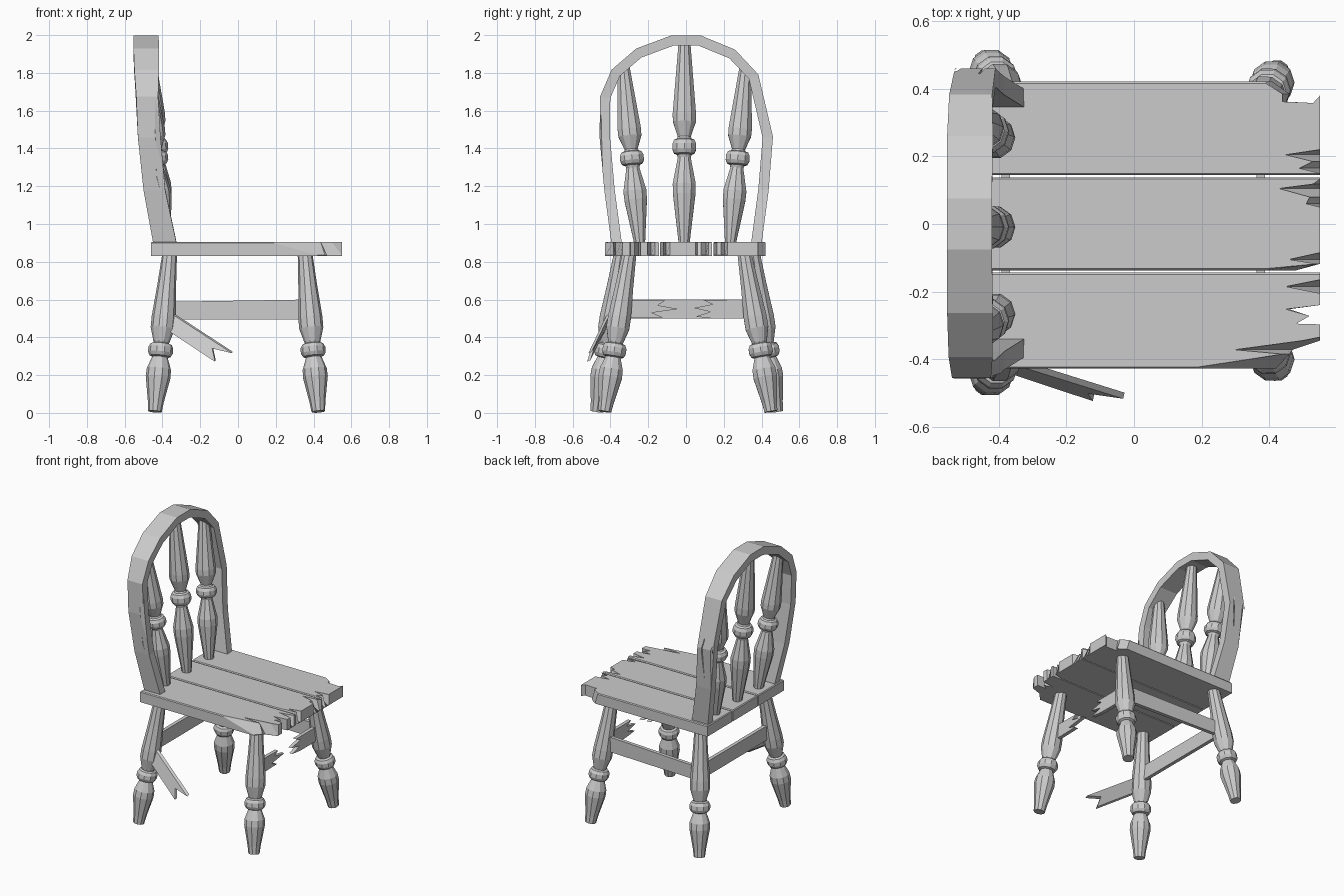
import bpy, bmesh, math
from mathutils import Vector

if "Cube" in bpy.data.objects:
    bpy.data.objects.remove(bpy.data.objects["Cube"])


def make(name, bm):
    bmesh.ops.recalc_face_normals(bm, faces=bm.faces)
    me = bpy.data.meshes.new(name)
    bm.to_mesh(me)
    bm.free()
    ob = bpy.data.objects.new(name, me)
    bpy.context.collection.objects.link(ob)
    return ob


def loft(name, loops):
    """Skin a row of equal-length point loops and cap both ends."""
    bm = bmesh.new()
    rows = [[bm.verts.new(p) for p in loop] for loop in loops]
    n = len(rows[0])
    for a, b in zip(rows, rows[1:]):
        for i in range(n):
            j = (i + 1) % n
            bm.faces.new((a[i], a[j], b[j], b[i]))
    bm.faces.new(rows[0])
    bm.faces.new(rows[-1])
    return make(name, bm)


def slab(name, pts, offset):
    """Extrude a flat outline symmetrically about its plane."""
    o = Vector(offset) / 2
    return loft(name, [[Vector(p) - o for p in pts], [Vector(p) + o for p in pts]])


def turned(name, p0, p1, profile, sides=10):
    """Turned post from p0 to p1; profile is (fraction, radius)."""
    p0, p1 = Vector(p0), Vector(p1)
    q = Vector((0, 0, 1)).rotation_difference(p1 - p0)
    loops = []
    for t, r in profile:
        c = p0.lerp(p1, t)
        loops.append([c + q @ Vector((r * math.cos(a), r * math.sin(a), 0))
                      for a in (math.tau * i / sides for i in range(sides))])
    return loft(name, loops)


def ring(t, h, r=0.066):
    """Rounded bead in a turned profile."""
    return [(t - h, r * .62), (t - h * .85, r * .85), (t - h * .35, r),
            (t + h * .35, r), (t + h * .85, r * .85), (t + h, r * .62)]


# Legs
leg = [(0, .036), (.06, .042), (.22, .066), (.27, .064), (.34, .043)] + ring(.39, .045) + \
      [(.445, .043), (.53, .064), (.6, .064), (.8, .05), (1, .039)]
for name, foot, top in (
        ("front_leg_near", (.425, -.43), (.355, -.30)),
        ("front_leg_far", (.425, .45), (.355, .31)),
        ("rear_leg_near", (-.44, -.472), (-.362, -.345)),
        ("rear_leg_far", (-.44, .48), (-.362, .355))):
    turned(name, (*foot, .007), (*top, .84), leg)

# Back spindles
spindle = [(0, .03), (.25, .063), (.3, .064), (.43, .036)] + ring(.485, .04) + \
          [(.535, .036), (.61, .064), (.65, .065), (.98, .035), (1, .034)]
for name, y0, y1, z1 in (("spindle_left", -.245, -.33, 1.83),
                         ("spindle_middle", -.01, -.008, 1.955),
                         ("spindle_right", .235, .315, 1.83)):
    turned(name, (-.39, y0, .895), (-.485, y1, z1), spindle)


# Seat planks: splintered end as (y, x on top, x underneath)
def plank(name, y0, y1, end):
    def outline(k, z, d):
        return [(-.46 + d, y1 - d, z), (-.46 + d, y0 + d, z)] + \
               [(e[k], min(max(e[0], y0 + d), y1 - d), z) for e in end]
    loft(name, [outline(2, .83, 0), outline(2, .835, 0), outline(1, .9, 0), outline(1, .906, .005)])


plank("seat_plank_near", -.428, -.144, [
    (-.428, .19, .42), (-.385, .44, .46), (-.372, .30, .47), (-.345, .50, .55), (-.335, .55, .55),
    (-.297, .55, .55), (-.295, .48, .48), (-.272, .52, .52), (-.252, .45, .46), (-.24, .55, .55),
    (-.205, .55, .55), (-.185, .45, .55), (-.165, .55, .55), (-.144, .55, .55)])
plank("seat_plank_middle", -.137, .138, [
    (-.137, .39, .48), (-.118, .54, .55), (-.105, .46, .55), (-.085, .55, .55), (.05, .55, .55),
    (.06, .51, .55), (.08, .52, .55), (.105, .43, .55), (.118, .53, .55), (.138, .55, .55)])
plank("seat_plank_far", .145, .421, [
    (.145, .55, .55), (.165, .49, .55), (.185, .53, .55), (.205, .45, .55), (.22, .55, .55),
    (.38, .55, .55), (.358, .53, .53), (.362, .44, .45), (.385, .44, .46), (.421, .39, .41)])

# Hoop back: centre line in y, z with an inward curve in x
path = [(-.365, .88), (-.405, 1.18), (-.43, 1.46), (-.428, 1.67), (-.372, 1.8), (-.25, 1.905),
        (-.07, 1.972), (.07, 1.972), (.245, 1.9), (.358, 1.78), (.433, 1.46), (.41, 1.18), (.37, .88)]
depth = [(.88, -.445, -.321), (1.18, -.50, -.385), (1.46, -.53, -.41), (1.7, -.54, -.425),
         (1.85, -.553, -.415), (2.0, -.553, -.422)]


def hoop_x(z):
    for (za, a0, a1), (zb, b0, b1) in zip(depth, depth[1:]):
        if z <= zb:
            t = (z - za) / (zb - za)
            return a0 + (b0 - a0) * t, a1 + (b1 - a1) * t
    return depth[-1][1:]


loops = []
for i, p in enumerate(path):
    c = Vector(p)
    d = (Vector(path[min(i + 1, len(path) - 1)]) - Vector(path[max(i - 1, 0)])).normalized()
    n = Vector((-d.y, d.x)) * .0275
    x0, x1 = hoop_x(c.y)
    a, b = c + n, c - n
    loops.append([(x0, *a), (x1, *a), (x1, *b), (x0, *b)])
hoop = loft("back_hoop", loops)

# Splintered gouges on the outer edges of the hoop
gouges = [[(-.42, -.45, 1.2), (-.45, -.46, 1.7), (-.36, -.43, 1.42), (-.47, -.5, 1.45)],
          [(-.40, -.43, 1.13), (-.44, -.455, 1.4), (-.43, -.437, 1.25), (-.47, -.5, 1.25)],
          [(-.50, .43, 1.12), (-.53, .46, 1.6), (-.57, .43, 1.4), (-.46, .5, 1.36)],
          [(-.46, .43, 1.2), (-.46, .45, 1.62), (-.45, .437, 1.42), (-.42, .5, 1.42)]]
for pts in gouges:
    bm = bmesh.new()
    bmesh.ops.convex_hull(bm, input=[bm.verts.new(p) for p in pts])
    cutter = make("gouge_cutter", bm)
    cutter.hide_render = True
    mod = hoop.modifiers.new("gouge", 'BOOLEAN')
    mod.operation, mod.solver, mod.object = 'DIFFERENCE', 'EXACT', cutter
    bpy.context.view_layer.objects.active = hoop
    bpy.ops.object.modifier_apply(modifier=mod.name)
    bpy.data.objects.remove(cutter)

# Whole stretchers
slab("rear_stretcher", [(-.38, -.36, .5), (-.38, .37, .5), (-.38, .37, .6), (-.38, -.36, .6)], (.025, 0, 0))
slab("far_side_stretcher", [(-.38, .395, .495), (.37, .36, .495), (.37, .36, .6), (-.38, .395, .588)],
     (0, .025, 0))

# Broken front stretcher stubs
slab("front_stub_near", [(.375, y, z) for y, z in (
    (-.34, .5), (-.12, .505), (-.18, .53), (-.04, .55), (-.15, .57), (-.11, .595), (-.34, .6))], (.025, 0, 0))
slab("front_stub_far", [(.375, y, z) for y, z in (
    (.35, .5), (.14, .5), (.05, .51), (.13, .535), (.04, .555), (.14, .575), (.09, .598), (.35, .6))],
     (.025, 0, 0))

# Broken side stretcher hanging from the rear leg
slab("hanging_stretcher", [(-.36, -.405, .535), (-.03, -.508, .32), (-.135, -.493, .345),
                           (-.12, -.515, .275), (-.37, -.432, .44)], (.004, .018, .008))
